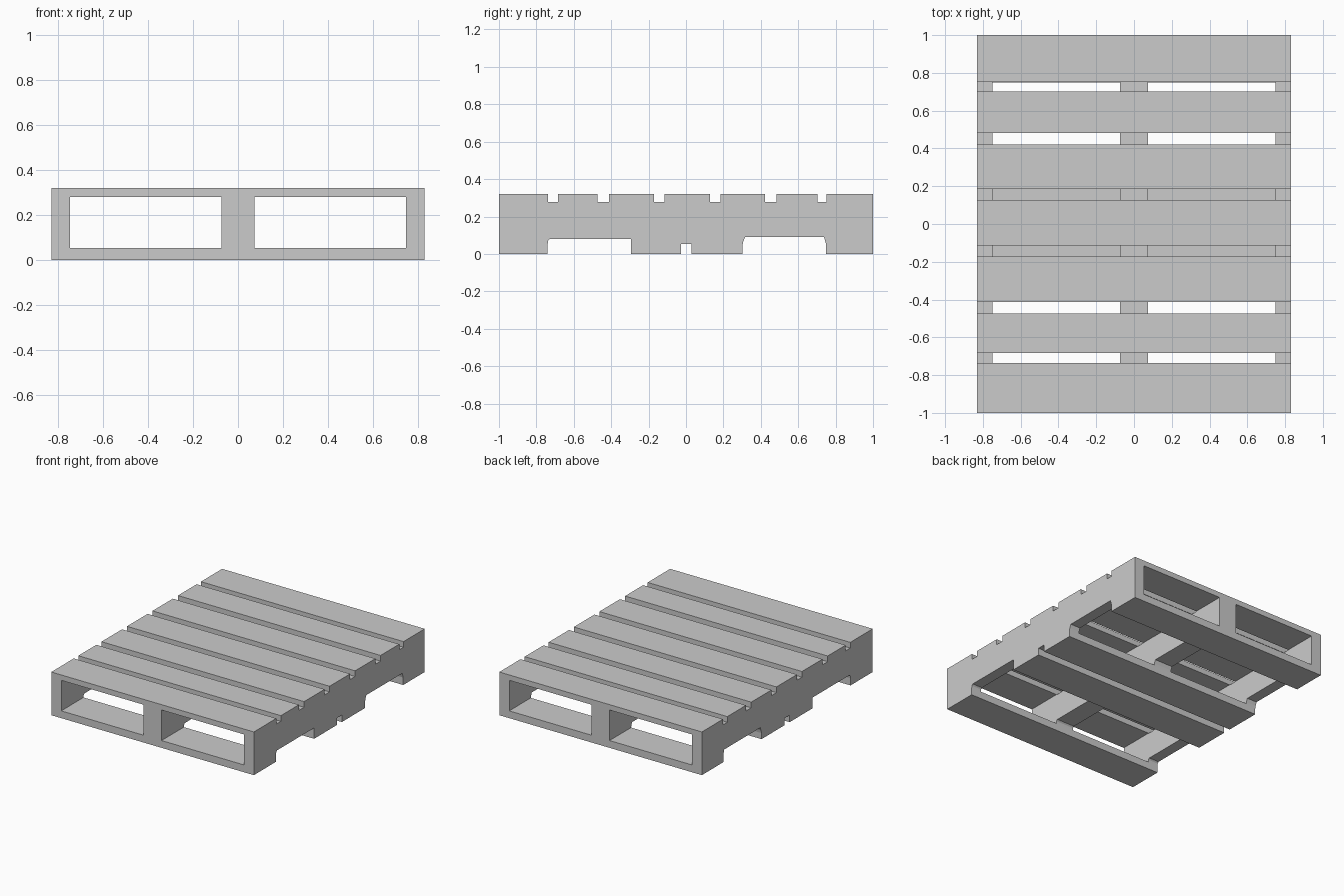
import bpy, bmesh

if "Cube" in bpy.data.objects:
    bpy.data.objects.remove(bpy.data.objects["Cube"])

HALF_W = 0.83
HEIGHT = 0.32

# Side outline (y, z): underside with fork notches, then top with board gaps
underside = [(-1, 0), (-0.74, 0), (-0.74, 0.052), (-0.737, 0.07), (-0.728, 0.08),
             (-0.295, 0.08), (-0.295, 0),
             (-0.028, 0), (-0.028, 0.052), (0.03, 0.052), (0.03, 0),
             (0.302, 0), (0.302, 0.045), (0.306, 0.065), (0.316, 0.09),
             (0.738, 0.09), (0.748, 0.055), (0.748, 0), (1, 0)]
gaps = [(-0.737, -0.684), (-0.473, -0.412), (-0.172, -0.114),
        (0.127, 0.185), (0.422, 0.483), (0.702, 0.752)]
profile = underside + [(1, HEIGHT)]
for a, b in reversed(gaps):
    profile += [(b, HEIGHT), (b, 0.278), (a, 0.278), (a, HEIGHT)]
profile.append((-1, HEIGHT))


def extrude_x(name, outline, x0, x1):
    """Solid made by extruding a (y, z) outline between two x positions."""
    bm = bmesh.new()
    face = bm.faces.new([bm.verts.new((x0, y, z)) for y, z in outline])
    ext = bmesh.ops.extrude_face_region(bm, geom=[face])
    moved = [v for v in ext["geom"] if isinstance(v, bmesh.types.BMVert)]
    bmesh.ops.translate(bm, verts=moved, vec=(x1 - x0, 0, 0))
    bmesh.ops.recalc_face_normals(bm, faces=bm.faces)
    mesh = bpy.data.meshes.new(name)
    bm.to_mesh(mesh)
    bm.free()
    obj = bpy.data.objects.new(name, mesh)
    bpy.context.collection.objects.link(obj)
    return obj


# Pallet body: boards and stringers as one flush solid
pallet = extrude_x("pallet_body", profile, -HALF_W, HALF_W)

# Fork openings between the stringers, left and right
tunnel = [(-1.1, 0.054), (1.1, 0.054), (1.1, 0.28), (-1.1, 0.28)]
bpy.context.view_layer.objects.active = pallet
for side, x0, x1 in (("left", -0.748, -0.074), ("right", 0.074, 0.748)):
    cutter = extrude_x("fork_opening_" + side, tunnel, x0, x1)
    cutter.hide_render = True
    mod = pallet.modifiers.new("opening_" + side, "BOOLEAN")
    mod.operation = "DIFFERENCE"
    mod.solver = "EXACT"
    mod.object = cutter
    bpy.ops.object.modifier_apply(modifier=mod.name)
    bpy.data.objects.remove(cutter)
